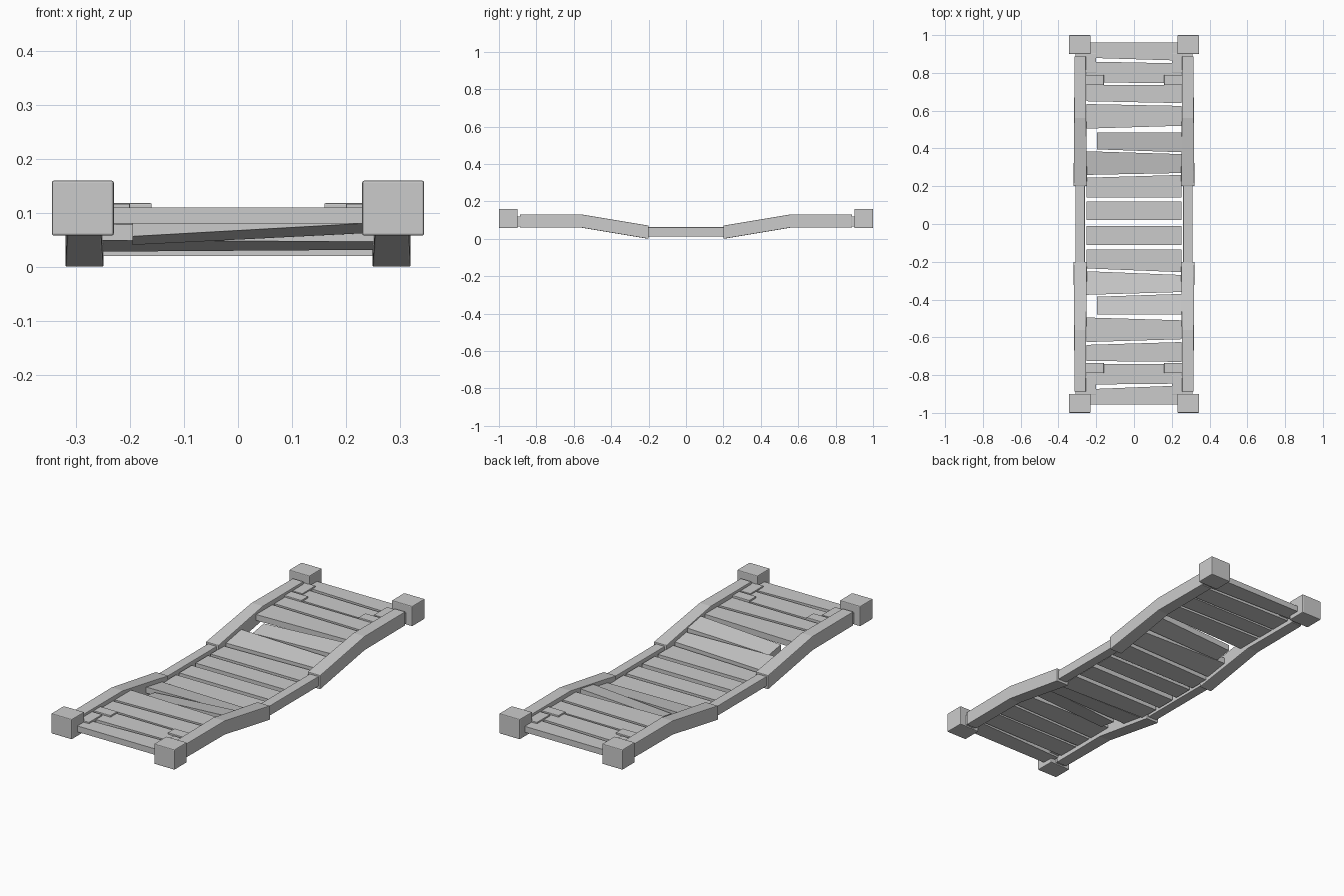
import bpy, bmesh

if "Cube" in bpy.data.objects:
    bpy.data.objects.remove(bpy.data.objects["Cube"])


def make(name, sections, bevel=0.0):
    """Loft a closed solid through four-cornered sections."""
    bm = bmesh.new()
    rings = [[bm.verts.new(p) for p in s] for s in sections]
    for a, b in zip(rings, rings[1:]):
        for i in range(4):
            j = (i + 1) % 4
            bm.faces.new((a[i], a[j], b[j], b[i]))
    bm.faces.new(rings[0])
    bm.faces.new(rings[-1])
    bmesh.ops.recalc_face_normals(bm, faces=bm.faces)
    me = bpy.data.meshes.new(name)
    bm.to_mesh(me)
    bm.free()
    ob = bpy.data.objects.new(name, me)
    bpy.context.collection.objects.link(ob)
    if bevel:
        m = ob.modifiers.new("soft_edges", 'BEVEL')
        m.width = bevel
        m.segments = 2
        m.limit_method = 'ANGLE'
    return ob


def section(y, x0, x1, z0, z1):
    return [(x0, y, z0), (x1, y, z0), (x1, y, z1), (x0, y, z1)]


def box(name, x0, x1, y0, y1, z0, z1, bevel=0.0):
    return make(name, [section(y0, x0, x1, z0, z1), section(y1, x0, x1, z0, z1)], bevel)


def mirror(ob, x=True, y=True):
    m = ob.modifiers.new("mirror", 'MIRROR')
    m.use_axis = (x, y, False)


# End posts, rails and their necks
mirror(box("post", 0.23, 0.345, 0.9, 1.0, 0.058, 0.16, 0.004))
rail = make("sloped_rail", [section(0.2, 0.249, 0.32, 0.0, 0.071),
                            section(0.56, 0.253, 0.317, 0.06, 0.131),
                            section(0.888, 0.255, 0.315, 0.06, 0.13)], 0.003)
mirror(rail)
mirror(box("rail_neck", 0.26, 0.31, 0.88, 0.91, 0.065, 0.12))
mirror(box("middle_rail", 0.26, 0.31, -0.21, 0.21, 0.013, 0.063, 0.003), y=False)

# Cleats holding the end planks
mirror(box("long_cleat", 0.16, 0.26, 0.735, 0.79, 0.09, 0.118, 0.002))
mirror(box("short_cleat", 0.2, 0.26, 0.8, 0.905, 0.09, 0.117, 0.002))


def deck(y):
    """Plank centre height along the sagging walkway."""
    t = min(max((abs(y) - 0.2) / 0.36, 0), 1)
    return 0.035 + 0.06 * t


# Planks: left end y range, right end y range
planks = [
    (0.88, 0.96, 0.865, 0.96), (0.75, 0.86, 0.745, 0.85),
    (0.65, 0.737, 0.64, 0.737), (0.505, 0.635, 0.52, 0.625),
    (0.395, 0.485, 0.38, 0.485), (0.26, 0.385, 0.27, 0.37),
    (0.14, 0.245, 0.14, 0.26), (0.02, 0.12, 0.02, 0.12),
    (-0.11, -0.01, -0.11, -0.01), (-0.235, -0.135, -0.255, -0.135),
    (-0.375, -0.25, -0.36, -0.27), (-0.48, -0.385, -0.48, -0.37),
    (-0.625, -0.495, -0.61, -0.51), (-0.725, -0.64, -0.73, -0.625),
    (-0.85, -0.74, -0.845, -0.74), (-0.955, -0.875, -0.955, -0.855)]
for i, (l0, l1, r0, r1) in enumerate(planks):
    loose = i in (4, 11)          # one slipped plank on each slope
    mid = (l0 + l1 + r0 + r1) / 4
    sloped = 0.22 < abs(mid) < 0.5

    def end(x, y0, y1, dz):
        za, zb = (deck(y0), deck(y1)) if sloped else (deck(mid),) * 2
        if abs(mid) > 0.5:
            za = zb = 0.095
        za, zb = za + dz, zb + dz
        return [(x, y0, za - 0.015), (x, y1, zb - 0.015),
                (x, y1, zb + 0.015), (x, y0, za + 0.015)]

    left = -0.195 if loose else -0.252
    make("plank", [end(left, l0, l1, -0.01 if loose else 0),
                   end(0.252, r0, r1, 0.015 if loose else 0)])
